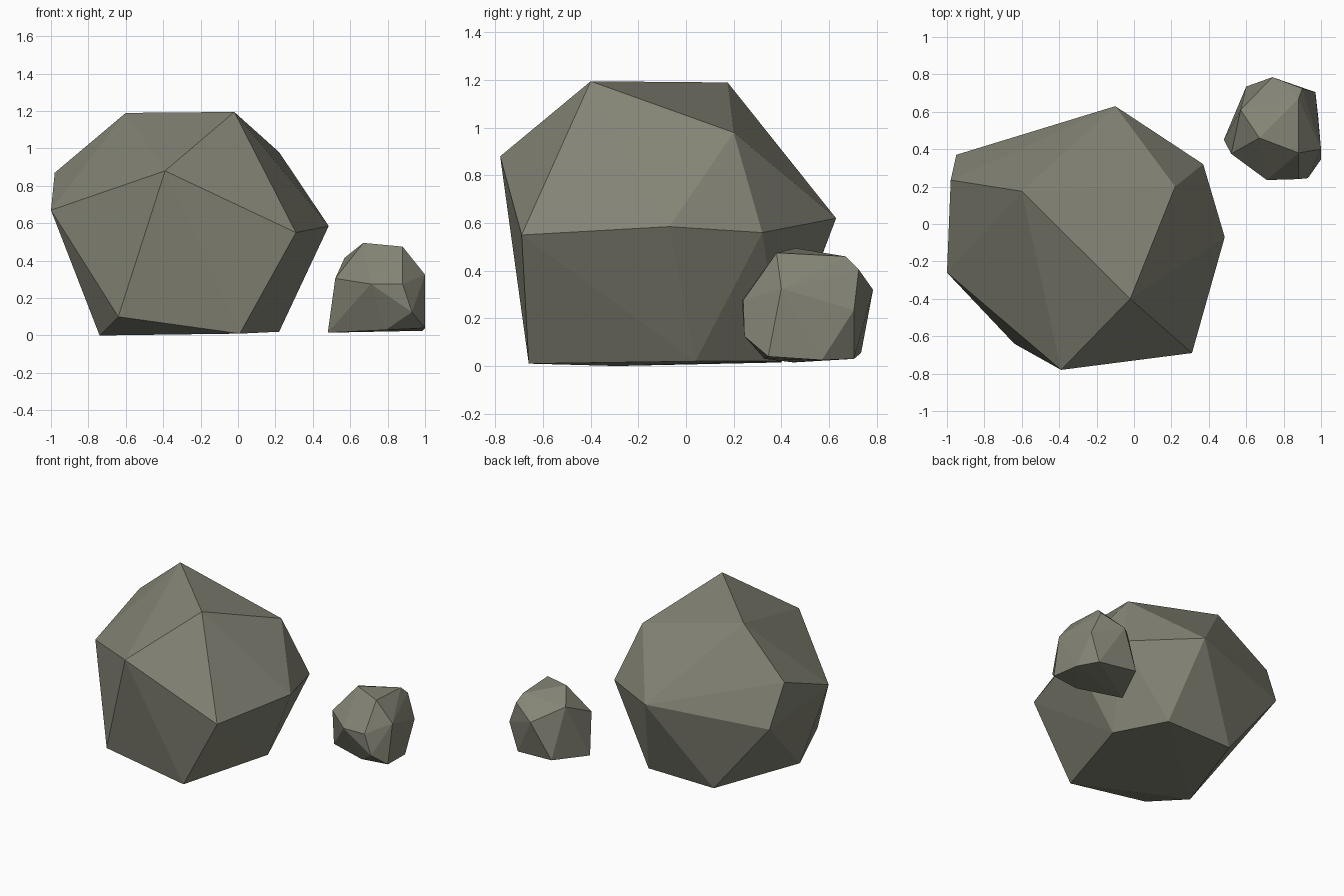
import bpy, bmesh

stone = bpy.data.materials.new("stone")
stone.diffuse_color = (0.23, 0.23, 0.18, 1)


def rock(name, corners):
    """Faceted boulder: convex hull around its corner points."""
    bm = bmesh.new()
    for p in corners:
        bm.verts.new(p)
    res = bmesh.ops.convex_hull(bm, input=bm.verts[:])
    inner = [v for v in bm.verts if not v.link_faces]
    bmesh.ops.delete(bm, geom=inner, context='VERTS')
    bmesh.ops.recalc_face_normals(bm, faces=bm.faces[:])
    me = bpy.data.meshes.new(name)
    bm.to_mesh(me)
    bm.free()
    me.materials.append(stone)
    ob = bpy.data.objects.new(name, me)
    bpy.context.collection.objects.link(ob)
    return ob


# large boulder: crown, shoulder ring, base
rock("large_rock", [
    (-0.60, 0.175, 1.19), (-0.02, -0.40, 1.195), (0.22, 0.20, 0.98),
    (-0.39, -0.78, 0.88), (-0.98, 0.235, 0.87),
    (0.485, -0.07, 0.585), (0.31, -0.69, 0.55), (-1.0, -0.26, 0.67),
    (-0.95, 0.37, 0.56), (-0.10, 0.63, 0.62), (0.37, 0.32, 0.56),
    (0.01, -0.66, 0.01), (0.22, 0.04, 0.02), (-0.64, -0.64, 0.10),
    (-0.74, -0.29, 0.0), (-0.51, 0.40, 0.015), (0.03, 0.40, 0.02),
])

# small boulder: crown, middle ring, base
rock("small_rock", [
    (0.67, 0.46, 0.495), (0.88, 0.38, 0.475), (0.88, 0.67, 0.46),
    (0.57, 0.61, 0.415), (0.90, 0.725, 0.405),
    (1.0, 0.40, 0.325), (0.88, 0.24, 0.275), (0.71, 0.235, 0.275),
    (0.52, 0.375, 0.305), (0.74, 0.785, 0.32), (0.97, 0.705, 0.235),
    (0.93, 0.245, 0.125), (1.0, 0.345, 0.04), (0.985, 0.57, 0.025),
    (0.79, 0.33, 0.03), (0.48, 0.45, 0.015), (0.60, 0.735, 0.055),
    (0.90, 0.705, 0.03),
])
